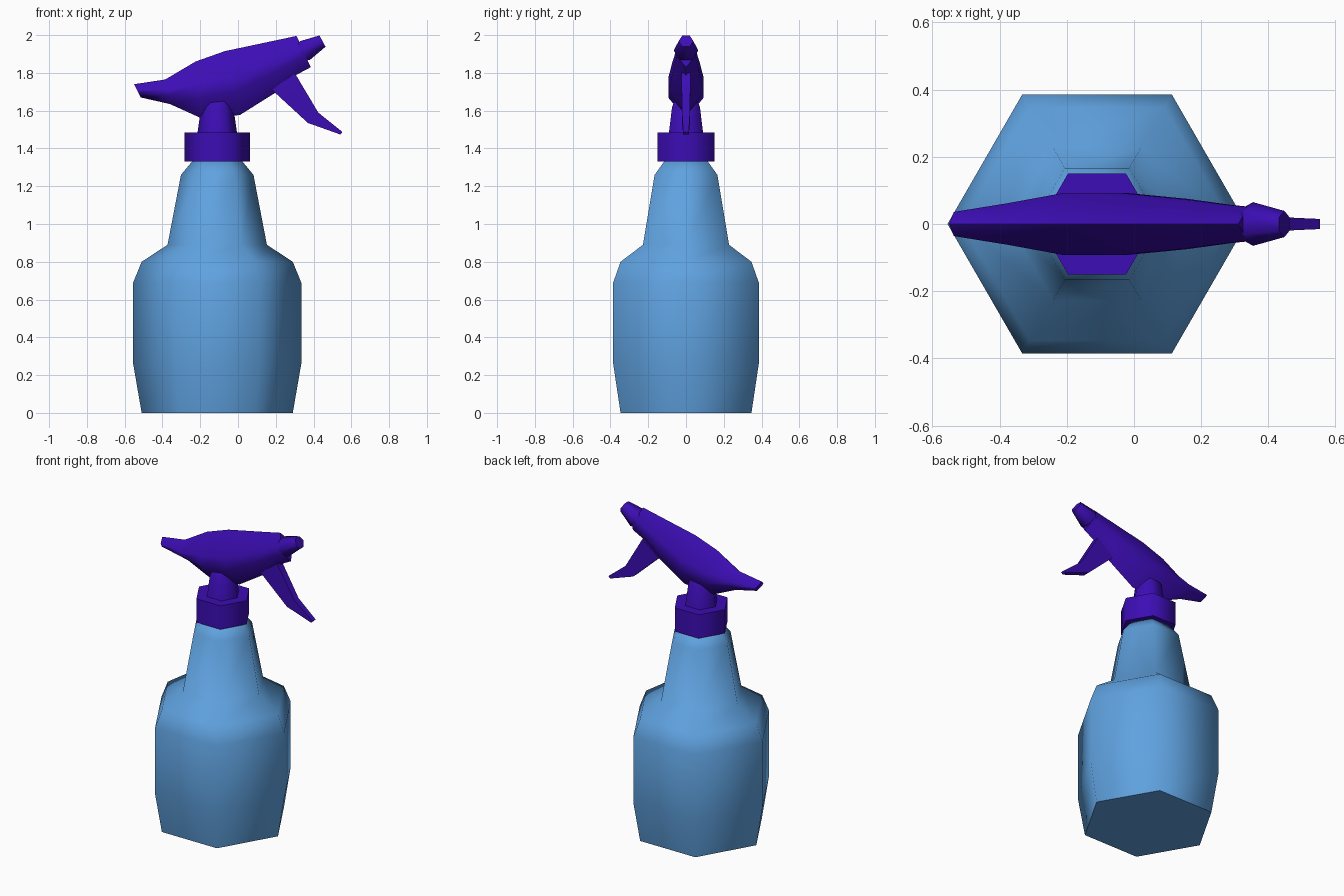
import bpy, math
from mathutils import Vector

if "Cube" in bpy.data.objects:
    bpy.data.objects.remove(bpy.data.objects["Cube"])


def material(name, rgb):
    m = bpy.data.materials.new(name)
    m.diffuse_color = (*rgb, 1)
    m.use_nodes = True
    m.node_tree.nodes["Principled BSDF"].inputs["Base Color"].default_value = m.diffuse_color
    return m


BLUE = material("bottle blue", (0.115, 0.36, 0.74))
PURPLE = material("pump purple", (0.045, 0.004, 0.46))


def loft(name, rings, mat):
    """Skin a row of equal-sized point rings and close both ends."""
    n = len(rings[0])
    verts = [p for r in rings for p in r]
    faces = [(i * n + j, i * n + (j + 1) % n, (i + 1) * n + (j + 1) % n, (i + 1) * n + j)
             for i in range(len(rings) - 1) for j in range(n)]
    faces += [tuple(reversed(range(n))), tuple(range(len(verts) - n, len(verts)))]
    me = bpy.data.meshes.new(name)
    me.from_pydata(verts, [], faces)
    ob = bpy.data.objects.new(name, me)
    bpy.context.collection.objects.link(ob)
    me.materials.append(mat)
    bpy.ops.object.select_all(action='DESELECT')
    ob.select_set(True)
    bpy.context.view_layer.objects.active = ob
    bpy.ops.object.mode_set(mode='EDIT')
    bpy.ops.mesh.select_all(action='SELECT')
    bpy.ops.mesh.normals_make_consistent(inside=False)
    bpy.ops.object.mode_set(mode='OBJECT')
    bpy.ops.object.shade_smooth_by_angle(angle=math.radians(65))
    return ob


def hex_ring(r, z, cx=-0.11):
    return [(cx + r * math.cos(k * math.pi / 3), r * math.sin(k * math.pi / 3), z)
            for k in range(6)]


def turned(name, profile, mat):
    return loft(name, [hex_ring(r, z) for r, z in profile], mat)


# Upright hexagonal parts: bottle, screw cap, pump neck
turned("bottle", [(0.40, 0), (0.445, 0.26), (0.445, 0.69), (0.40, 0.80), (0.263, 0.89),
                  (0.192, 1.26), (0.13, 1.335)], BLUE)
turned("screw_cap", [(0.173, 1.33), (0.173, 1.485)], PURPLE)
turned("pump_neck", [(0.105, 1.48), (0.085, 1.62), (0.07, 1.65)], PURPLE)


# Spray head: six-sided sections given by ridge point, keel point and half width
def head_ring(xt, zt, xb, zb, w):
    top, bot = Vector((xt, 0, zt)), Vector((xb, 0, zb))
    hi, lo, side = bot.lerp(top, 0.6), bot.lerp(top, 0.36), Vector((0, w, 0))
    return [top, hi + side, lo + side, bot, lo - side, hi - side]


loft("spray_head", [head_ring(*s) for s in [
    (-0.55, 1.74, -0.515, 1.67, 0.036),
    (-0.385, 1.765, -0.36, 1.635, 0.062),
    (-0.225, 1.86, -0.19, 1.558, 0.092),
    (-0.07, 1.915, 0.01, 1.577, 0.092),
    (0.10, 1.951, 0.19, 1.69, 0.075),
    (0.27, 1.987, 0.31, 1.79, 0.056),
    (0.31, 1.996, 0.385, 1.83, 0.05)]], PURPLE)


# Nozzle: tapered hexagon along the tilted spray axis
axis = Vector((0.88, 0, 0.475)).normalized()
up = Vector((-axis.z, 0, axis.x))
start = Vector((0.354, 0, 1.918))


def nozzle_ring(d, r):
    c = start + axis * d
    return [c + Vector((0, r * math.cos(a), 0)) + up * r * math.sin(a)
            for a in (k * math.pi / 3 for k in range(6))]


loft("nozzle", [nozzle_ring(-0.03, 0.05), nozzle_ring(0, 0.065),
                nozzle_ring(0.106, 0.039)], PURPLE)


# Trigger: bent lever, rectangular sections from front edge to back edge
def lever_ring(xf, zf, xb, zb, w):
    return [(xf, w, zf), (xf, -w, zf), (xb, -w, zb), (xb, w, zb)]


loft("trigger", [lever_ring(*s) for s in [
    (0.30, 1.80, 0.18, 1.71, 0.024),
    (0.425, 1.59, 0.37, 1.535, 0.021),
    (0.553, 1.487, 0.541, 1.474, 0.015)]], PURPLE)
